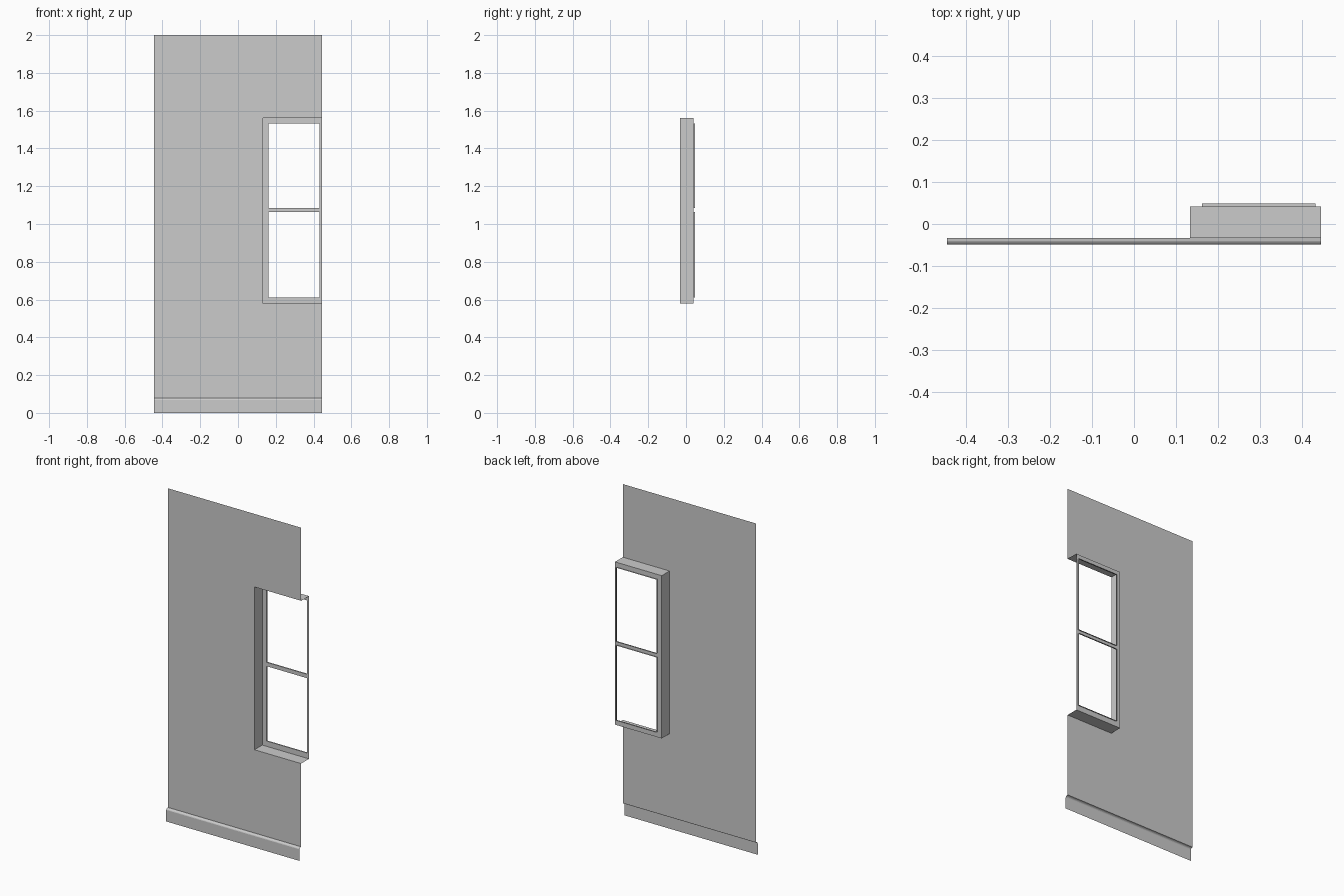
import bpy, bmesh

if "Cube" in bpy.data.objects:
    bpy.data.objects.remove(bpy.data.objects["Cube"])

X0, X1 = -0.444, 0.444            # wall ends
WX, WZ0, WZ1 = 0.133, 0.58, 1.56  # window opening (runs out to the right end)
Y_WALL, Y_FRAME, Y_LIP = -0.033, 0.041, 0.0485
HX0, HX1 = 0.162, 0.431           # pane holes
HOLES = [(0.612, 1.0625), (1.086, 1.531)]


def make(name, quads):
    bm = bmesh.new()
    for q in quads:
        bm.faces.new([bm.verts.new(p) for p in q])
    bmesh.ops.remove_doubles(bm, verts=bm.verts[:], dist=1e-5)
    mesh = bpy.data.meshes.new(name)
    bm.to_mesh(mesh)
    bm.free()
    ob = bpy.data.objects.new(name, mesh)
    bpy.context.collection.objects.link(ob)
    return ob


def sheet(xs, zs, y, skip):
    """Front-facing grid of quads at depth y, leaving out the cells in skip."""
    return [[(xs[i], y, zs[j]), (xs[i + 1], y, zs[j]),
             (xs[i + 1], y, zs[j + 1]), (xs[i], y, zs[j + 1])]
            for i in range(len(xs) - 1) for j in range(len(zs) - 1)
            if (i, j) not in skip]


def sweep(path, y0, y1):
    """Extrude an (x, z) path in depth."""
    return [[(a[0], y0, a[1]), (a[0], y1, a[1]), (b[0], y1, b[1]), (b[0], y0, b[1])]
            for a, b in zip(path, path[1:])]


# wall sheet with the window notch
make("wall", sheet([X0, WX, X1], [0.079, WZ0, WZ1, 2.0], Y_WALL, {(1, 1)}))

# skirting board: rounded-top profile along the wall
prof = [(-0.0485, 0.0), (-0.0485, 0.069), (-0.047, 0.073), (-0.044, 0.076),
        (-0.040, 0.078), (Y_WALL, 0.079)]
make("skirting_board", [[(X0, a[0], a[1]), (X1, a[0], a[1]), (X1, b[0], b[1]), (X0, b[0], b[1])]
                        for a, b in zip(prof, prof[1:])])

# window reveal: sill, side and head, open at the right end
make("window_reveal", sweep([(X1, WZ0), (WX, WZ0), (WX, WZ1), (X1, WZ1)], Y_WALL, Y_FRAME))

# window frame face with two pane holes
zs = [WZ0, *HOLES[0], *HOLES[1], WZ1]
make("window_frame", sheet([WX, HX0, HX1, X1], zs, Y_FRAME, {(1, 1), (1, 3)}))

# shallow lips around each pane hole
for n, (a, b) in zip(("lower", "upper"), HOLES):
    loop = [(HX0, a), (HX0, b), (HX1, b), (HX1, a), (HX0, a)]
    make(n + "_pane_lip", sweep(loop, Y_FRAME, Y_LIP))
